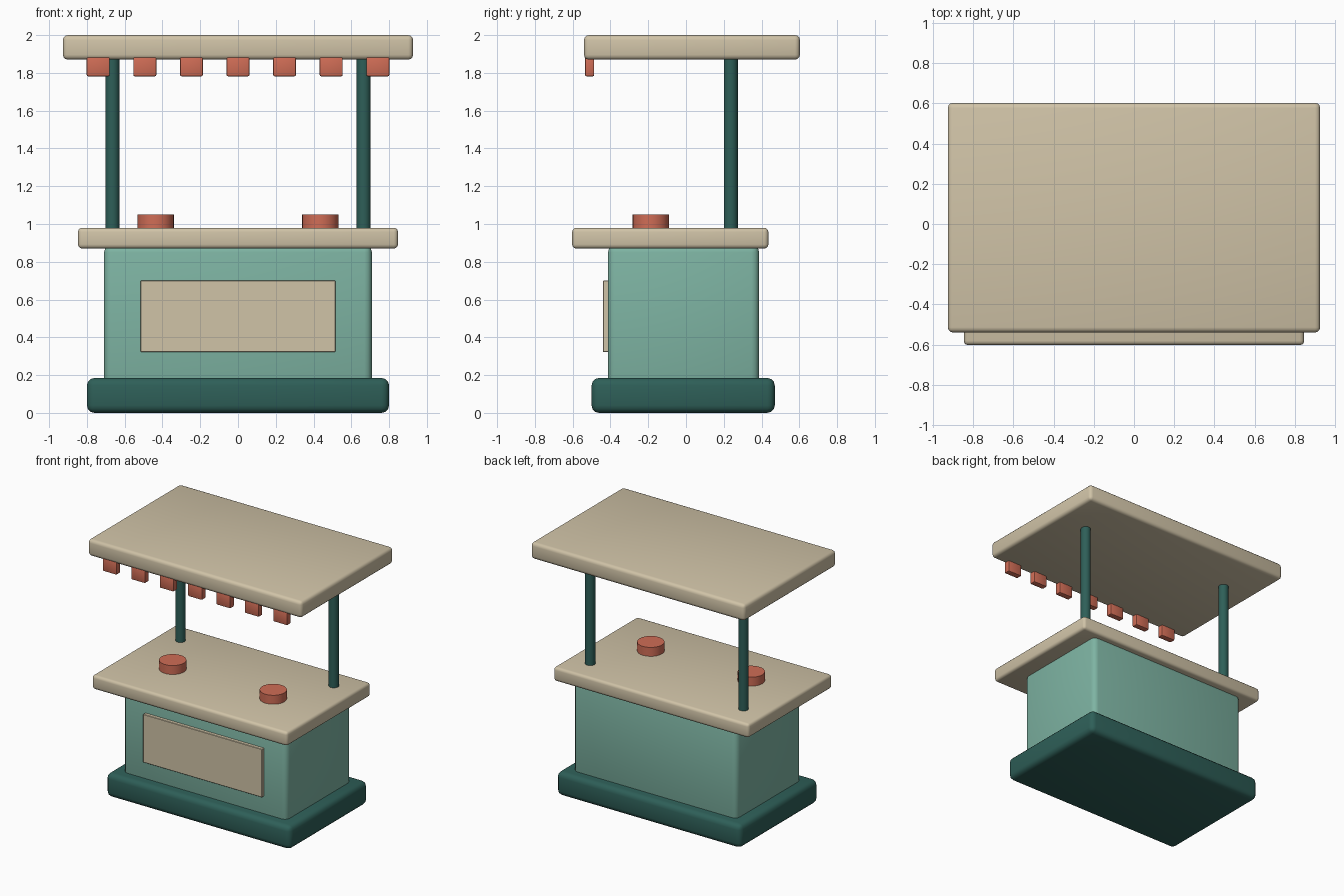
import bpy, math

if "Cube" in bpy.data.objects:
    bpy.data.objects.remove(bpy.data.objects["Cube"])


def mat(name, rgb):
    m = bpy.data.materials.new(name)
    lin = [((c / 255 + 0.055) / 1.055) ** 2.4 for c in rgb]
    m.diffuse_color = (*lin, 1)
    m.use_nodes = True
    m.node_tree.nodes["Principled BSDF"].inputs["Base Color"].default_value = m.diffuse_color
    return m


CREAM = mat("cream", (208, 195, 167))
MINT = mat("mint green", (126, 180, 163))
DARK = mat("dark green", (46, 95, 88))
CORAL = mat("coral", (208, 109, 86))


def finish(ob, name, material, bevel, segments):
    ob.name = name
    ob.data.materials.append(material)
    if bevel:
        b = ob.modifiers.new("bevel", "BEVEL")
        b.width, b.segments = bevel, segments
        b.limit_method = "ANGLE"
        b.angle_limit = math.radians(40)
        bpy.ops.object.modifier_apply(modifier=b.name)
    bpy.ops.object.shade_smooth_by_angle(angle=math.radians(35))


def box(name, x, y, z, material, bevel=0, segments=3):
    lo, hi = zip(x, y, z)
    bpy.ops.mesh.primitive_cube_add(size=1, location=[(a + b) / 2 for a, b in zip(lo, hi)])
    ob = bpy.context.object
    ob.scale = [b - a for a, b in zip(lo, hi)]
    bpy.ops.object.transform_apply(location=False, rotation=False, scale=True)
    finish(ob, name, material, bevel, segments)


def cylinder(name, x, y, z, r, material, sides):
    bpy.ops.mesh.primitive_cylinder_add(vertices=sides, radius=r, depth=z[1] - z[0],
                                        location=(x, y, (z[0] + z[1]) / 2))
    finish(bpy.context.object, name, material, 0, 1)


# Stall body
box("base", (-0.8, 0.8), (-0.5, 0.47), (0, 0.185), DARK, 0.04)
box("body", (-0.709, 0.709), (-0.413, 0.387), (0.13, 0.89), MINT, 0.04)
box("front_panel", (-0.516, 0.516), (-0.44, -0.40), (0.322, 0.70), CREAM, 0.003, 1)
box("counter", (-0.847, 0.847), (-0.603, 0.436), (0.87, 0.98), CREAM, 0.022)

# Posts and countertop discs, mirrored left and right
for side, s in (("left", -1), ("right", 1)):
    cylinder(side + "_post", s * 0.665, 0.237, (0.93, 1.92), 0.037, DARK, 20)
    cylinder(side + "_counter_disc", s * 0.436, -0.186, (0.96, 1.05), 0.097, CORAL, 24)

# Roof and the row of hanging tabs
box("roof", (-0.927, 0.927), (-0.54, 0.603), (1.87, 2.0), CREAM, 0.026)
for i in range(7):
    cx = (i - 3) * 0.2467
    box(f"awning_tab_{i + 1}", (cx - 0.061, cx + 0.061), (-0.535, -0.486), (1.782, 1.89),
        CORAL, 0.008, 2)
